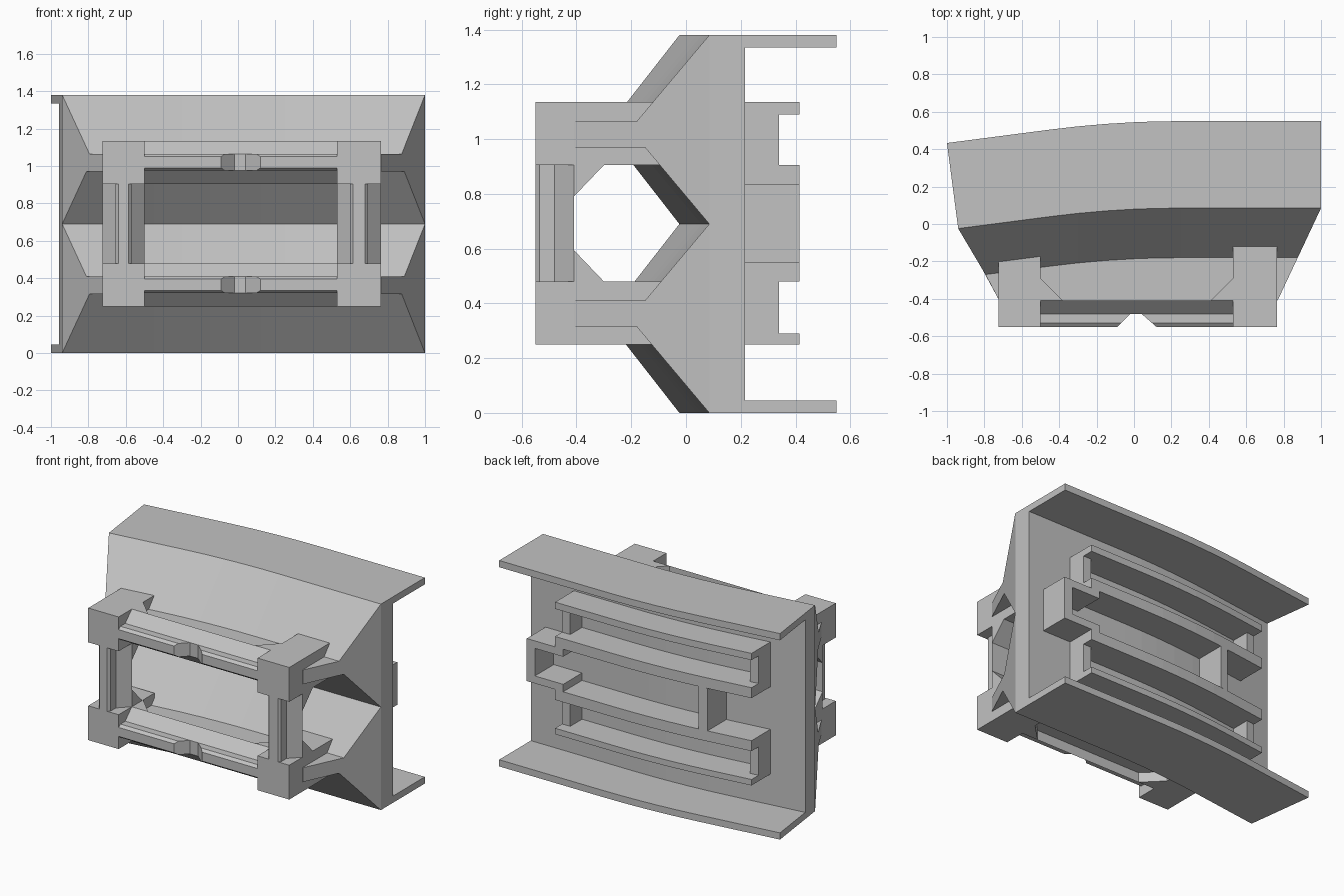
import bpy, bmesh
from mathutils import Vector

cube = bpy.data.objects.get("Cube")
if cube:
    bpy.data.objects.remove(cube, do_unlink=True)

grey = bpy.data.materials.new("light_grey")
grey.use_nodes = True
colour = (0.54, 0.54, 0.54, 1)
grey.diffuse_color = colour
grey.node_tree.nodes["Principled BSDF"].inputs["Base Color"].default_value = colour

FRONT = -0.41   # flat front of the two shelves
EDGE = 0.085    # depth where the ends start to taper
STATIONS = [-0.7, -0.45, -0.3, -0.15, 0.0, 0.12, 0.25]


def bend(x):
    """Forward shift of the body along its length: arc, then straight slope."""
    if x > 0.25:
        return 0.0
    if x > -0.45:
        return -0.13 / 1.4 * (0.25 - x) ** 2
    return bend(-0.4499) - 0.13 * (-0.45 - x)


def finish(name, bm):
    bmesh.ops.remove_doubles(bm, verts=bm.verts, dist=1e-5)
    bmesh.ops.recalc_face_normals(bm, faces=bm.faces)
    mesh = bpy.data.meshes.new(name)
    bm.to_mesh(mesh)
    bm.free()
    mesh.materials.append(grey)
    obj = bpy.data.objects.new(name, mesh)
    bpy.context.collection.objects.link(obj)
    return obj


def loft(name, rings, caps=None):
    """Skin matching rings; caps list the corner indices of each end face."""
    bm = bmesh.new()
    rows = [[bm.verts.new(p) for p in ring] for ring in rings]
    n = len(rows[0])
    for a, b in zip(rows, rows[1:]):
        for i in range(n):
            j = (i + 1) % n
            bm.faces.new((a[i], a[j], b[j], b[i]))
    for row in (rows[0], rows[-1]):
        for cap in caps or [range(n)]:
            bm.faces.new([row[i] for i in cap])
    return finish(name, bm)


def prism(name, axis, poly, lo, hi):
    """Extrude a polygon of the other two axes along x, y or z."""
    def point(p, t):
        q = list(p)
        q.insert("xyz".index(axis), t)
        return Vector(q)
    return loft(name, [[point(p, t) for p in poly] for t in (lo, hi)])


def rect(a0, a1, b0, b1):
    return [(a0, b0), (a1, b0), (a1, b1), (a0, b1)]


def curved_box(name, x0, x1, y0, y1, z0, z1):
    xs = [x0] + [s for s in STATIONS if x0 < s < x1] + [x1]
    loft(name, [[(x, y + bend(x), z) for y, z in rect(y0, y1, z0, z1)] for x in xs])


# Main body: flanged back and two wedge ribs with shelves
profile = [(.55, 0), (.55, .045), (.215, .045), (.215, 1.335), (.55, 1.335),
           (.55, 1.38), (EDGE, 1.38), (-.18, 1.065), (FRONT, 1.065), (FRONT, .97),
           (-.15, .97), (EDGE, .69), (-.15, .41), (FRONT, .41), (FRONT, .315),
           (-.18, .315), (EDGE, 0)]


def body_point(p, z, x):
    return (x, p if p == FRONT else p + bend(x), z)


def left_end(p):
    if p >= EDGE:
        return -0.94 - (p - EDGE) * 0.129
    return -0.72 if p == FRONT else -0.94 + (EDGE - p) * 0.55


def right_end(p):
    return 1.0 if p >= EDGE else 1.0 - (EDGE - p) * 0.47


rings = [[body_point(p, z, left_end(p)) for p, z in profile]]
rings += [[body_point(p, z, s) for p, z in profile] for s in STATIONS]
rings += [[body_point(p, z, right_end(p)) for p, z in profile]]
loft("body", rings, [[0, 1, 2, 3, 4, 5, 6, 11, 16], range(6, 12), range(11, 17)])

# Front frame: corner blocks, gussets and ridged pillars
for side, x0, x1, back, inner, out in (("right", -.725, -.5, -.17, -.5, 1),
                                       ("left", .53, .765, -.09, .53, -1)):
    for level, z0, z1, zb, dz in (("upper", .905, 1.135, .905, -.115),
                                  ("lower", .25, .48, .48, .115)):
        tag = f"{level}_{side}"
        prism(f"corner_block_{tag}", "z", rect(x0, x1, -.55, back), z0, z1)
        prism(f"pillar_gusset_{tag}", "x",
              [(FRONT, zb), (-.3, zb), (FRONT, zb + dz)], x0, x1)
        prism(f"shelf_gusset_{tag}", "z",
              [(inner, -.29), (inner, FRONT), (inner + out * .12, FRONT)], z0, z1)
    ridge = [(x0, FRONT), (x0 + .07, -.48), (x0 + .07, -.535), (x0 + .085, -.55),
             (x1 - .085, -.55), (x1 - .07, -.535), (x1 - .07, -.48), (x1, FRONT)]
    prism(f"pillar_{side}", "z", ridge, .48, .905)

# Front bars: sloped base with a chamfered ridge, notched at the middle
for level, z0, z1 in (("upper", .905, 1.135), ("lower", .25, .48)):
    base = [(FRONT, z0), (-.48, z0 + .07), (-.48, z1 - .07), (FRONT, z1)]
    prism(f"bar_base_{level}", "x", base, -.5, .53)
    ridge = [(-.479, z0 + .07), (-.53, z0 + .07), (-.55, z0 + .085),
             (-.55, z1 - .085), (-.53, z1 - .07), (-.479, z1 - .07)]
    for side, outer, tip, root in (("right", -.5, -.09, -.02), ("left", .53, .12, .04)):
        ends = [[(outer, y, z) for y, z in ridge],
                [(root + (tip - root) * (-.48 - y) / .07, y, z) for y, z in ridge]]
        loft(f"bar_ridge_{level}_{side}", ends)

# Back rails: two channels with low end walls
WEB, TOP, LOW = .2, .415, .34
for level, outer, inner in (("upper", (1.09, 1.135), (.835, .905)),
                            ("lower", (.25, .29), (.48, .55))):
    curved_box(f"outer_rail_{level}", -.72, .68, WEB, TOP, *outer)
    curved_box(f"inner_rail_{level}", -.72, .68, WEB, TOP, *inner)
    z0, z1 = sorted(outer + inner)[1:3]
    curved_box(f"channel_end_right_{level}", -.72, -.66, WEB, LOW, z0, z1)
    curved_box(f"channel_end_left_{level}", .62, .68, WEB, LOW, z0, z1)

# Back middle pocket: cross wall and a projecting tab
curved_box("pocket_wall", -.42, -.36, WEB, TOP, .55, .835)
curved_box("tab_upper_arm", .62, .89, WEB, TOP, .785, .835)
curved_box("tab_lower_arm", .62, .89, WEB, TOP, .55, .6)
curved_box("tab_end", .83, .89, WEB, TOP, .6, .785)
